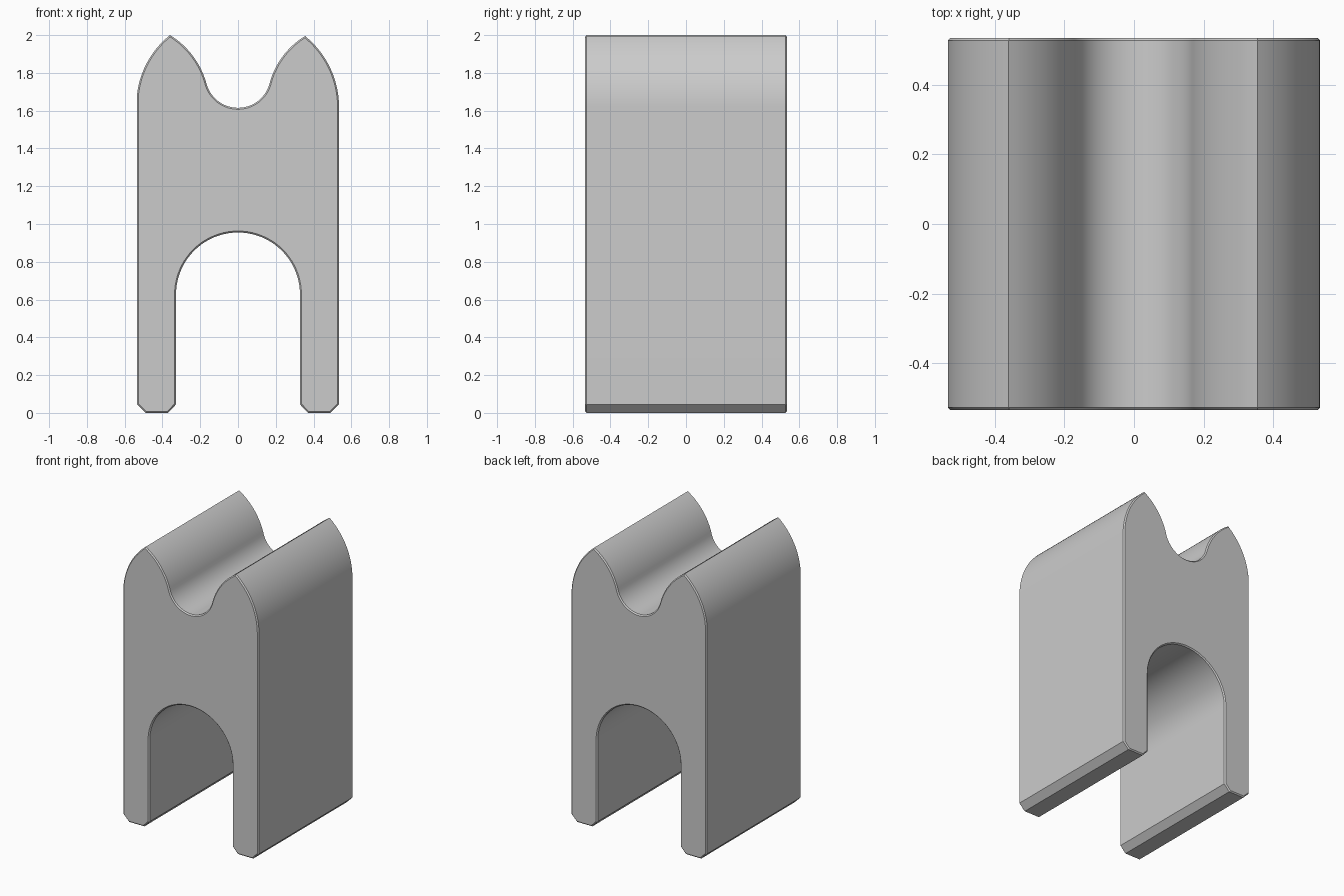
import bpy, bmesh, math
from mathutils import Vector

cube = bpy.data.objects.get("Cube")
if cube:
    bpy.data.objects.remove(cube, do_unlink=True)

HALF_W, HALF_D = 0.535, 0.535
CHAMFER = 0.008


def arc(start, end, bulge, steps):
    """Arc from start to end, bulging to the right of travel; the end point is left out."""
    a, b = Vector(start), Vector(end)
    half = (b - a).length / 2
    along = (b - a).normalized()
    side = Vector((along.y, -along.x))
    radius = (half ** 2 + bulge ** 2) / (2 * abs(bulge))
    sign = 1 if bulge > 0 else -1
    centre = (a + b) / 2 + side * (bulge - sign * radius)
    sweep = math.asin(half / radius)
    if abs(bulge) > half:
        sweep = math.pi - sweep
    points = []
    for i in range(steps):
        t = -sweep + 2 * sweep * i / steps
        points.append(centre + along * radius * math.sin(t)
                      + side * sign * radius * math.cos(t))
    return points


def leg(sign):
    """Chamfered foot of one leg, from its outer to its inner side."""
    return [Vector((sign * x, z)) for x, z in
            ((HALF_W, 0.045), (0.49, 0), (0.37, 0), (0.328, 0.045))]


# Outline, counter-clockwise as seen from the front
right_peak, left_peak = (0.355, 1.995), (-0.36, 2.0)
groove_r, groove_l = (0.165, 1.736), (-0.165, 1.736)
outline = arc((HALF_W, 1.62), right_peak, 0.047, 20)
outline += arc(right_peak, groove_r, 0.032, 16)
outline += arc(groove_r, groove_l, -0.121, 24)
outline += arc(groove_l, left_peak, 0.032, 16)
outline += arc(left_peak, (-HALF_W, 1.68), 0.037, 20)
outline += [Vector((-HALF_W, 1.68))]
outline += leg(-1)
outline += arc((-0.328, 0.627), (0.328, 0.627), -0.328, 40)
outline += [Vector((0.328, 0.627))]
outline += leg(1)[::-1]

# Extrude the outline from front to back and chamfer both rims
bm = bmesh.new()
front = bm.faces.new([bm.verts.new((p.x, -HALF_D, p.y)) for p in outline])
result = bmesh.ops.extrude_face_region(bm, geom=[front], use_keep_orig=True)
moved = [v for v in result["geom"] if isinstance(v, bmesh.types.BMVert)]
bmesh.ops.translate(bm, verts=moved, vec=(0, 2 * HALF_D, 0))
bmesh.ops.recalc_face_normals(bm, faces=bm.faces)
rims = [e for e in bm.edges if abs(e.verts[0].co.y - e.verts[1].co.y) < HALF_D]
bmesh.ops.bevel(bm, geom=rims, offset=CHAMFER, segments=1, affect='EDGES',
                clamp_overlap=False)
bmesh.ops.recalc_face_normals(bm, faces=bm.faces)
mesh = bpy.data.meshes.new("grooved_block")
bm.to_mesh(mesh)
bm.free()
block = bpy.data.objects.new("grooved_block", mesh)
bpy.context.collection.objects.link(block)

# Plain grey material
grey = bpy.data.materials.new("light_grey")
grey.use_nodes = True
colour = (0.6, 0.6, 0.6, 1)
grey.diffuse_color = colour
grey.node_tree.nodes["Principled BSDF"].inputs["Base Color"].default_value = colour
mesh.materials.append(grey)

# Smooth curves, sharp corners
bpy.ops.object.select_all(action='DESELECT')
block.select_set(True)
bpy.context.view_layer.objects.active = block
bpy.ops.object.shade_smooth_by_angle(angle=math.radians(30))
